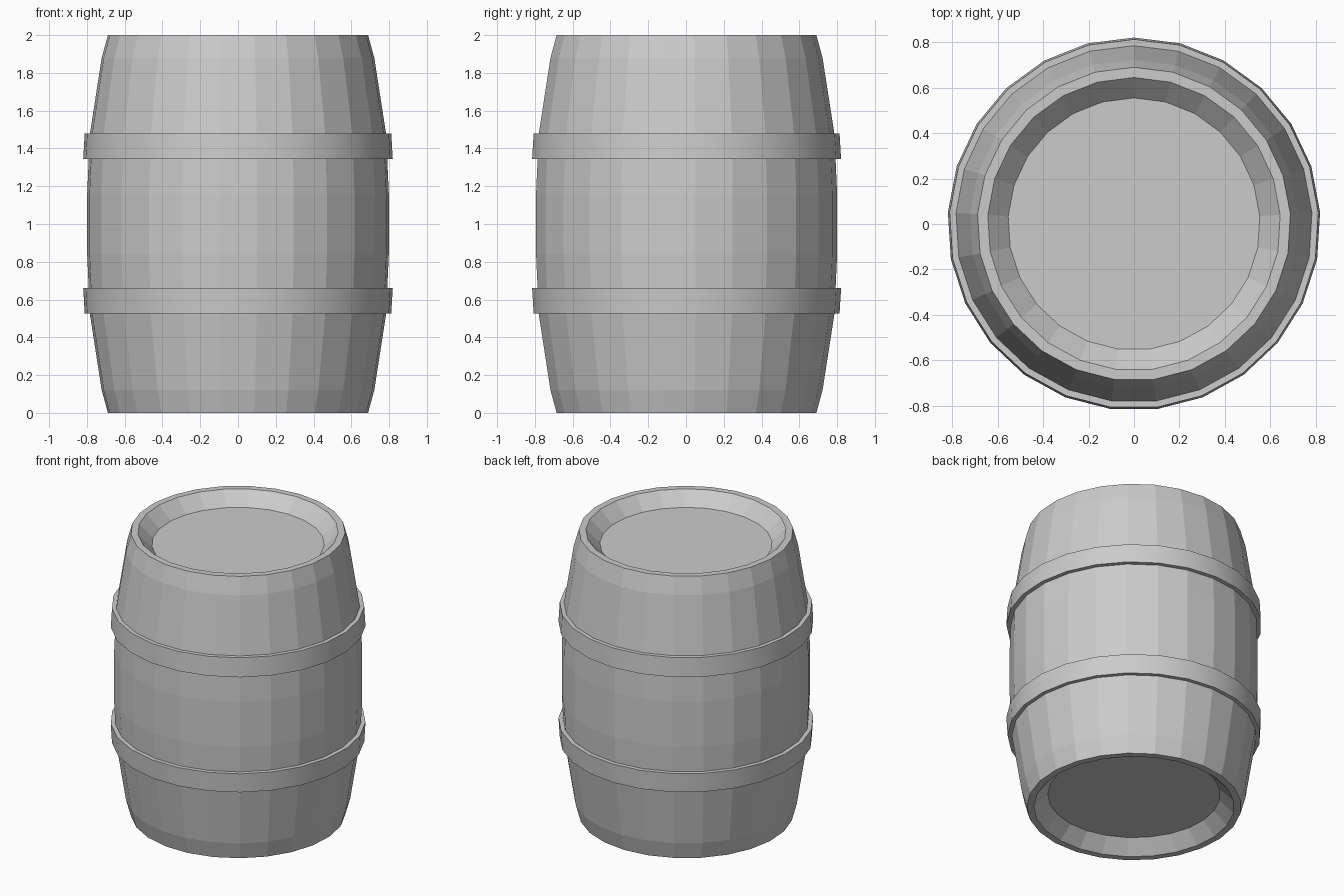
import bpy, math

if "Cube" in bpy.data.objects:
    bpy.data.objects.remove(bpy.data.objects["Cube"])

SIDES = 25

def lathe(name, profile, closed=False, smooth=False):
    """Revolve an (r, z) profile around z; open profiles get flat end caps."""
    verts, faces = [], []
    for r, z in profile:
        for i in range(SIDES):
            a = math.pi / 2 + 2 * math.pi * i / SIDES
            verts.append((r * math.cos(a), r * math.sin(a), z))
    n = len(profile)
    for k in range(n if closed else n - 1):
        p, q = k * SIDES, (k + 1) % n * SIDES
        for i in range(SIDES):
            j = (i + 1) % SIDES
            faces.append((p + i, p + j, q + j, q + i))
    if not closed:
        faces.append(tuple(reversed(range(SIDES))))
        faces.append(tuple((n - 1) * SIDES + i for i in range(SIDES)))
    mesh = bpy.data.meshes.new(name)
    mesh.from_pydata(verts, [], faces)
    obj = bpy.data.objects.new(name, mesh)
    bpy.context.collection.objects.link(obj)
    if smooth:
        bpy.context.view_layer.objects.active = obj
        obj.select_set(True)
        bpy.ops.object.shade_smooth_by_angle(angle=math.radians(30))
        obj.select_set(False)
    return obj

# Barrel body: recessed head, rim and bulging wall, mirrored about mid height
half = [(0.555, 0.09), (0.645, 0.0), (0.69, 0.0), (0.723, 0.12),
        (0.786, 0.525), (0.80, 0.84)]
lathe("barrel_body", half + [(r, 2 - z) for r, z in reversed(half)])

# Hoops: slightly tapered bands following the bulge
hoop = [(0.77, 0.525), (0.813, 0.525), (0.821, 0.66), (0.77, 0.66)]
lathe("lower_hoop", hoop, closed=True, smooth=True)
lathe("upper_hoop", [(r, 2.005 - z) for r, z in reversed(hoop)], closed=True, smooth=True)
